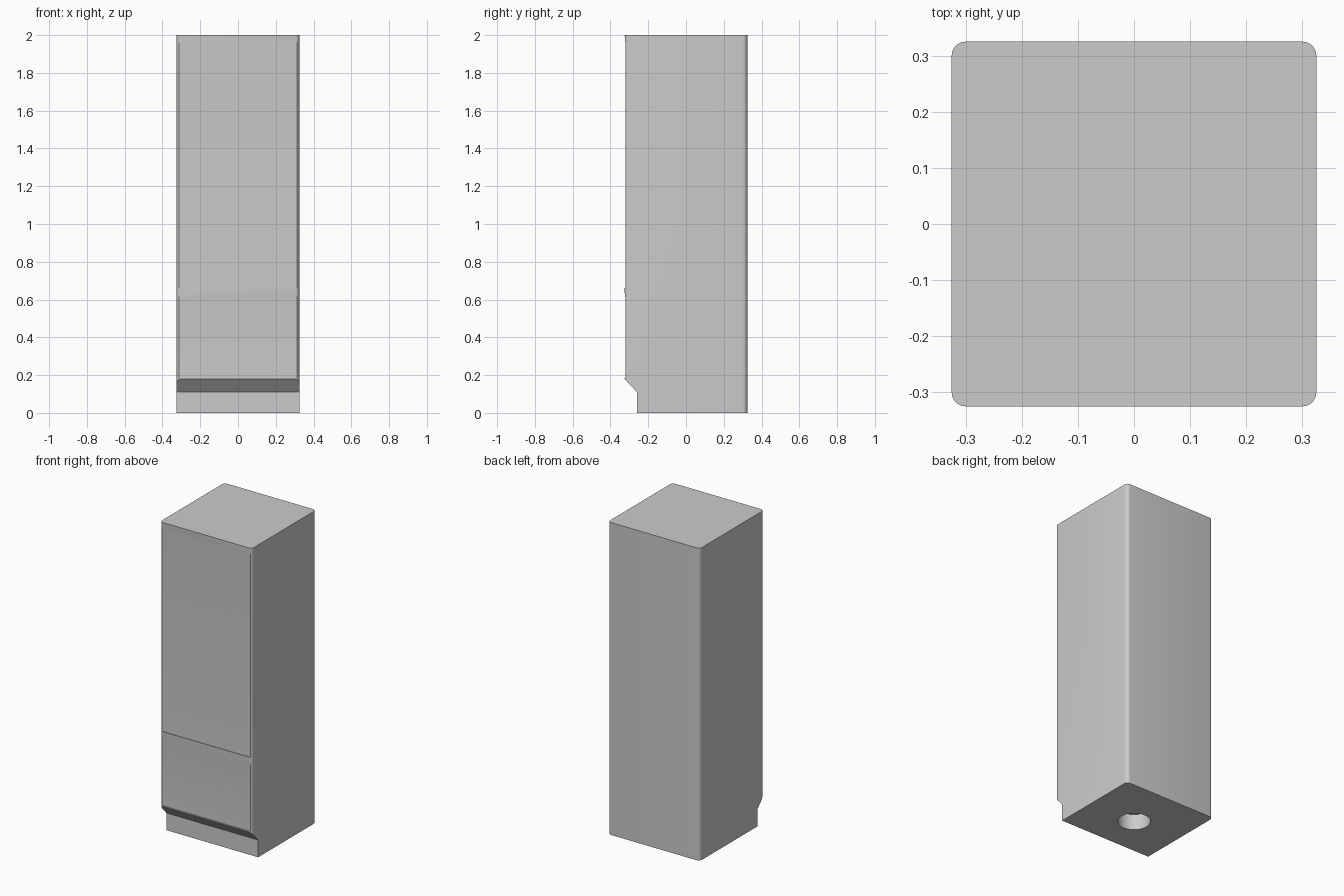
import bpy
import bmesh
import math

W = 0.325        # half width and half depth
R = 0.025        # corner radius
KICK = -0.26     # toe kick face
PANEL = -0.321   # recessed panel face

cube = bpy.data.objects.get("Cube")
if cube:
    bpy.data.objects.remove(cube, do_unlink=True)

grey = bpy.data.materials.new("light_grey")
grey.use_nodes = True
colour = (0.6, 0.6, 0.6, 1)
grey.diffuse_color = colour
grey.node_tree.nodes["Principled BSDF"].inputs["Base Color"].default_value = colour


def add_object(name, bm):
    bmesh.ops.recalc_face_normals(bm, faces=bm.faces)
    mesh = bpy.data.meshes.new(name)
    bm.to_mesh(mesh)
    bm.free()
    obj = bpy.data.objects.new(name, mesh)
    obj.data.materials.append(grey)
    bpy.context.collection.objects.link(obj)
    return obj


def prism(name, points, offset):
    """Extrude a closed outline of 3D points along an offset."""
    bm = bmesh.new()
    face = bm.faces.new([bm.verts.new(p) for p in points])
    new = bmesh.ops.extrude_face_region(bm, geom=[face])["geom"]
    verts = [v for v in new if isinstance(v, bmesh.types.BMVert)]
    bmesh.ops.translate(bm, verts=verts, vec=offset)
    return add_object(name, bm)


def apply_boolean(obj, cutter, operation):
    mod = obj.modifiers.new(operation.title(), "BOOLEAN")
    mod.object = cutter
    mod.operation = operation
    mod.solver = "EXACT"
    bpy.context.view_layer.objects.active = obj
    bpy.ops.object.modifier_apply(modifier=mod.name)
    bpy.data.objects.remove(cutter, do_unlink=True)


# Cabinet column with rounded vertical corners
outline = []
for quarter, (sx, sy) in enumerate([(1, 1), (-1, 1), (-1, -1), (1, -1)]):
    for step in range(7):
        a = math.radians(quarter * 90 + step * 15)
        outline.append((sx * (W - R) + R * math.cos(a),
                        sy * (W - R) + R * math.sin(a), 0))
cabinet = prism("cabinet", outline, (0, 0, 2))

# Side profile: toe kick, drawer panel, grip rail, door panel, top rail
profile = [
    (KICK, -0.1), (KICK, 0.11), (-W, 0.18), (-W, 0.185), (PANEL, 0.185),
    (PANEL, 0.61), (-W, 0.64), (-W, 0.66), (PANEL, 0.66),
    (PANEL, 1.96), (-W, 2.0), (-W, 2.1), (0.4, 2.1), (0.4, -0.1),
]
shape = prism("profile_cutter", [(-0.5, y, z) for y, z in profile], (1, 0, 0))
apply_boolean(cabinet, shape, "INTERSECT")

# Round socket in the underside
bm = bmesh.new()
bmesh.ops.create_cone(bm, cap_ends=True, segments=32, radius1=0.095,
                      radius2=0.095, depth=0.2)
socket = add_object("socket_cutter", bm)
apply_boolean(cabinet, socket, "DIFFERENCE")

# Smooth shading with crisp edges
bpy.ops.object.select_all(action="DESELECT")
cabinet.select_set(True)
bpy.context.view_layer.objects.active = cabinet
bpy.ops.object.shade_smooth_by_angle(angle=math.radians(30))
